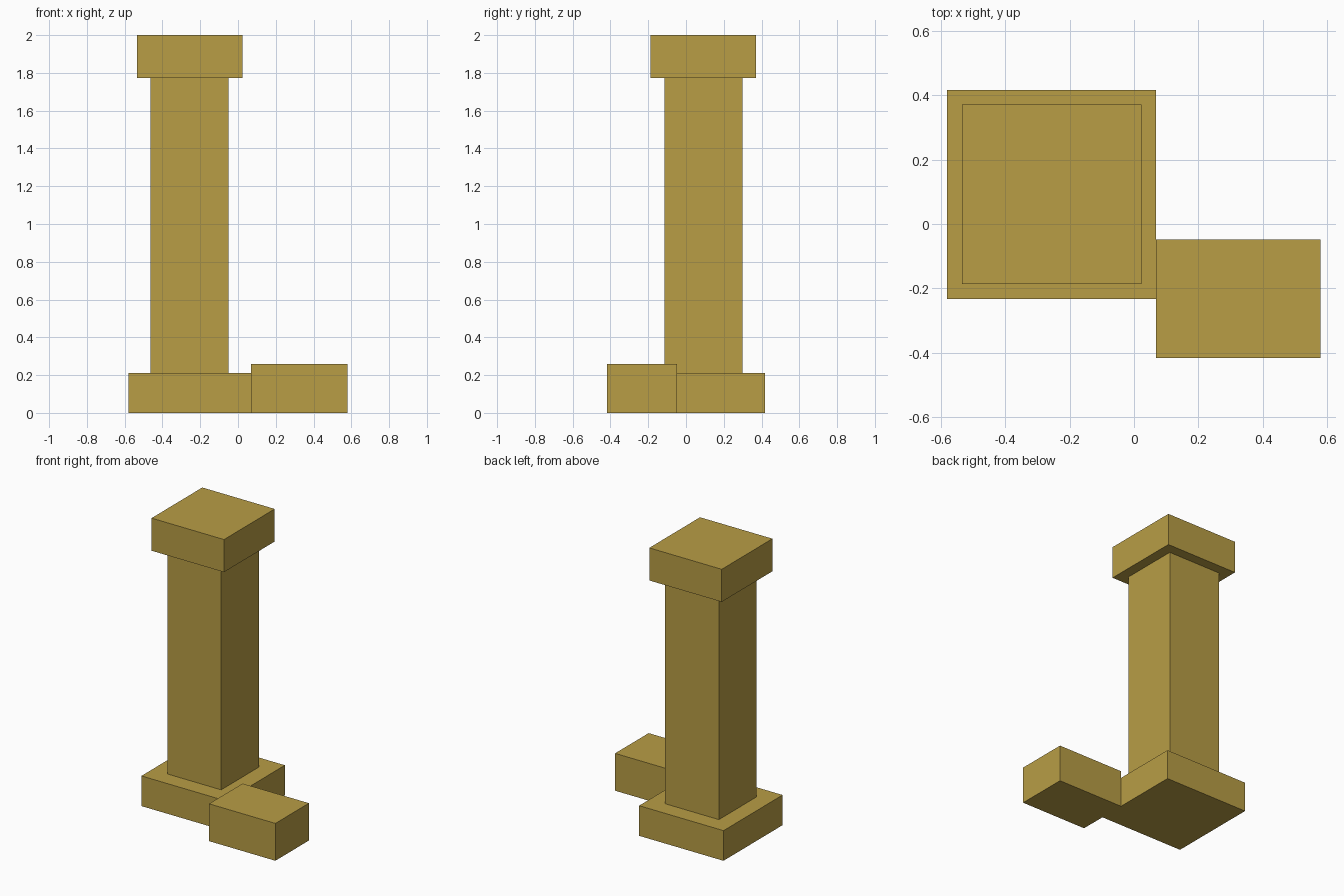
import bpy

if "Cube" in bpy.data.objects:
    bpy.data.objects.remove(bpy.data.objects["Cube"])

# single ochre material
ochre = bpy.data.materials.new("ochre")
ochre.diffuse_color = (0.479, 0.337, 0.06, 1.0)
ochre.use_nodes = True
ochre.node_tree.nodes["Principled BSDF"].inputs["Base Color"].default_value = ochre.diffuse_color


def box(name, x0, x1, y0, y1, z0, z1):
    bpy.ops.mesh.primitive_cube_add(
        size=1, location=((x0 + x1) / 2, (y0 + y1) / 2, (z0 + z1) / 2))
    ob = bpy.context.object
    ob.name = name
    ob.scale = (x1 - x0, y1 - y0, z1 - z0)
    bpy.ops.object.transform_apply(location=False, rotation=False, scale=True)
    ob.data.materials.append(ochre)
    return ob


# square pillar: plinth, shaft and capital share one axis
CX, CY = -0.256, 0.092
for name, half, z0, z1 in (("pillar_base", 0.325, 0.0, 0.21),
                           ("pillar_shaft", 0.207, 0.21, 1.773),
                           ("pillar_capital", 0.279, 1.773, 2.0)):
    box(name, CX - half, CX + half, CY - half, CY + half, z0, z1)

# low step block beside the base
box("side_block", 0.069, 0.58, -0.417, -0.048, 0.0, 0.26)
